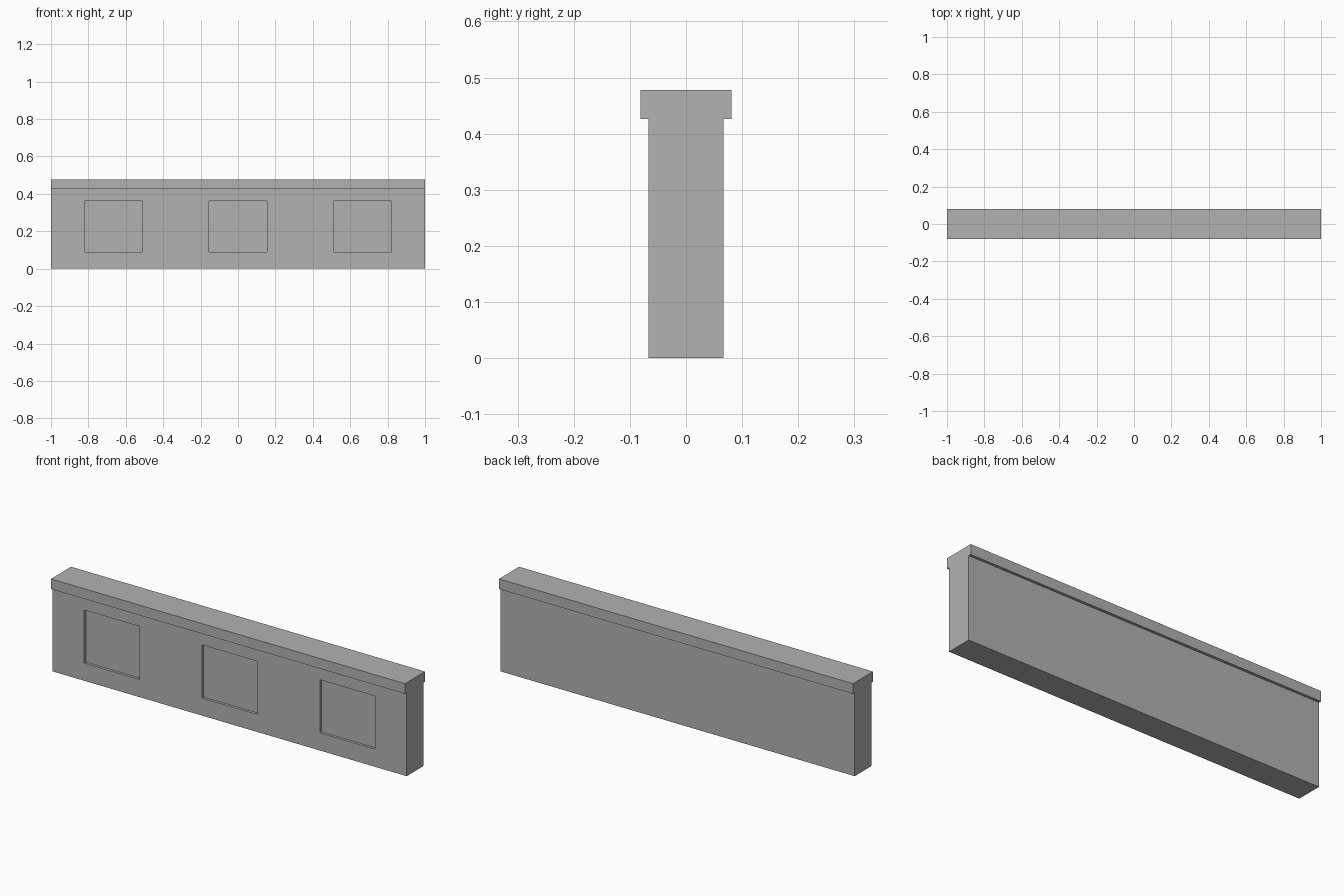
import bpy

default = bpy.data.objects.get("Cube")
if default:
    bpy.data.objects.remove(default, do_unlink=True)

# Single concrete colour
concrete = bpy.data.materials.new("concrete_grey")
concrete.use_nodes = True
GREY = (0.445, 0.445, 0.445, 1)
concrete.diffuse_color = GREY
for node in concrete.node_tree.nodes:
    if node.type == 'BSDF_PRINCIPLED':
        node.inputs["Base Color"].default_value = GREY


def box(name, x, y, z):
    """Box spanning the given (low, high) range on each axis."""
    spans = (x, y, z)
    bpy.ops.mesh.primitive_cube_add(size=1, location=[(a + b) / 2 for a, b in spans])
    ob = bpy.context.object
    ob.name = name
    ob.scale = [b - a for a, b in spans]
    bpy.ops.object.transform_apply(location=True, scale=True, rotation=False)
    ob.data.materials.append(concrete)
    return ob


LENGTH = (-1, 1)
FRONT = -0.067
DEPTH = 0.013      # recess depth
HALF = 0.156       # half width of a recess
SPACING = 0.666

# Wall body and the overhanging coping on top
wall = box("wall", LENGTH, (FRONT, -FRONT), (0, 0.426))
box("coping", LENGTH, (-0.081, 0.081), (0.426, 0.478))

# Three square recesses sunk into the front face
for i in (-1, 0, 1):
    cx = i * SPACING
    cutter = box("recess_cutter", (cx - HALF, cx + HALF),
                 (FRONT - 0.05, FRONT + DEPTH), (0.09, 0.361))
    cutter.hide_render = True
    cut = wall.modifiers.new("recess", 'BOOLEAN')
    cut.operation = 'DIFFERENCE'
    cut.solver = 'EXACT'
    cut.object = cutter
    bpy.context.view_layer.objects.active = wall
    bpy.ops.object.modifier_apply(modifier=cut.name)
    bpy.data.objects.remove(cutter, do_unlink=True)
